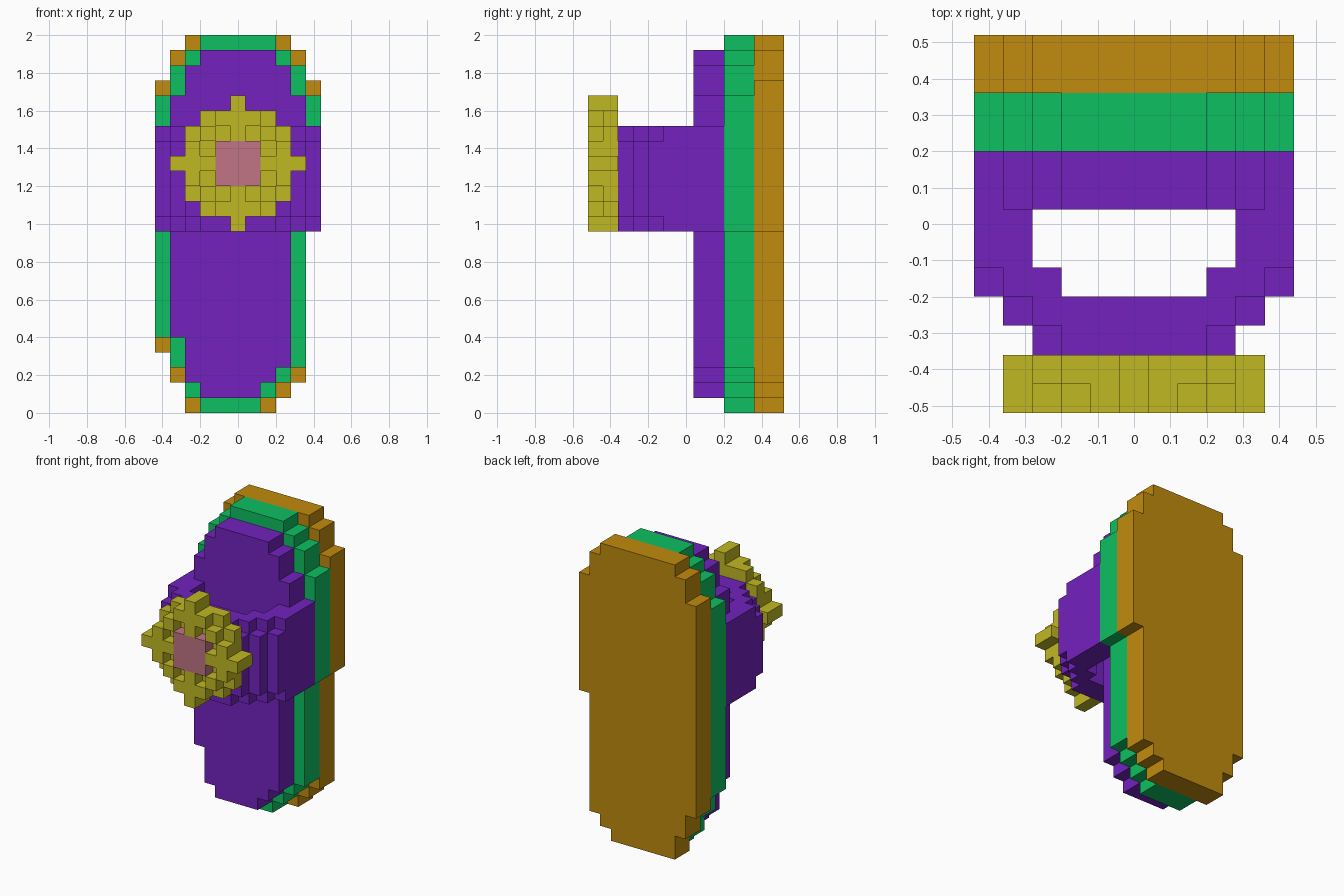
import bpy, bmesh

cube = bpy.data.objects.get("Cube")
if cube:
    bpy.data.objects.remove(cube, do_unlink=True)

U = 0.08          # block size
GEM_Z = 1.32      # height of the gem centre


def material(name, rgb):
    lin = [(c / 255 / 12.92 if c <= 10 else ((c / 255 + 0.055) / 1.055) ** 2.4) for c in rgb]
    m = bpy.data.materials.new(name)
    m.use_nodes = True
    m.diffuse_color = (*lin, 1)
    m.node_tree.nodes["Principled BSDF"].inputs["Base Color"].default_value = (*lin, 1)
    return m


brown = material("brown", (193, 139, 14))
green = material("green", (13, 192, 98))
purple = material("purple", (115, 34, 190))
yellow = material("yellow", (193, 184, 36))
pink = material("pink", (193, 117, 133))


def extrude_polys(name, polys, depth, mat):
    """Extrude flat polygons (sharing corners) along the depth vector."""
    bm = bmesh.new()
    for poly in polys:
        bm.faces.new([bm.verts.new(p) for p in poly])
    bmesh.ops.remove_doubles(bm, verts=bm.verts, dist=1e-4)
    res = bmesh.ops.extrude_face_region(bm, geom=bm.faces[:], use_keep_orig=True)
    moved = [g for g in res["geom"] if isinstance(g, bmesh.types.BMVert)]
    bmesh.ops.translate(bm, verts=moved, vec=depth)
    bmesh.ops.recalc_face_normals(bm, faces=bm.faces)
    me = bpy.data.meshes.new(name)
    bm.to_mesh(me)
    bm.free()
    me.materials.append(mat)
    ob = bpy.data.objects.new(name, me)
    bpy.context.collection.objects.link(ob)
    return ob


def stepped_slab(name, z0, rows, y0, y1, mat):
    """Rows of (top, left, right) stacked up from z0 give a stepped outline."""
    left, right, z = [], [], z0
    for top, xl, xr in rows:
        right += [(xr, y0, z), (xr, y0, top)]
        left += [(xl, y0, z), (xl, y0, top)]
        z = top
    return extrude_polys(name, [right + left[::-1]], (0, y1 - y0, 0), mat)


# Three stacked slabs of the body, from back to front
stepped_slab("back_slab", 0, [
    (0.08, -0.28, 0.20), (0.16, -0.28, 0.28), (0.32, -0.36, 0.36), (0.96, -0.44, 0.36),
    (1.76, -0.44, 0.44), (1.92, -0.36, 0.36), (2.00, -0.28, 0.28)], 0.36, 0.52, brown)
stepped_slab("middle_slab", 0, [
    (0.08, -0.20, 0.12), (0.16, -0.28, 0.20), (0.24, -0.28, 0.28), (0.40, -0.36, 0.36),
    (0.96, -0.44, 0.36), (1.68, -0.44, 0.44), (1.84, -0.36, 0.36), (1.92, -0.28, 0.28),
    (2.00, -0.20, 0.20)], 0.20, 0.36, green)
stepped_slab("front_slab", 0.08, [
    (0.16, -0.20, 0.12), (0.24, -0.28, 0.20), (0.40, -0.28, 0.28), (0.96, -0.36, 0.28),
    (1.52, -0.44, 0.44), (1.68, -0.36, 0.36), (1.84, -0.28, 0.28), (1.92, -0.20, 0.20)],
    0.04, 0.20, purple)


# Band looping forward from the body, with narrower rims above and below
def band(name, outer, z0, z1):
    inner = [(0.28, 0.04), (0.28, -0.12), (0.20, -0.12), (0.20, -0.20)]
    mirror = lambda pts: [(-x, y) for x, y in pts]
    outline = outer + mirror(outer)[::-1] + mirror(inner) + inner[::-1]
    extrude_polys(name, [[(x, y, z0) for x, y in outline]], (0, 0, z1 - z0), purple)


wide = [(0.44, 0.04), (0.44, -0.20), (0.36, -0.20), (0.36, -0.28), (0.28, -0.28), (0.28, -0.36)]
narrow = [(0.44, 0.04), (0.44, -0.12), (0.36, -0.12), (0.36, -0.20),
          (0.28, -0.20), (0.28, -0.28), (0.20, -0.28), (0.20, -0.36)]
band("band_lower_rim", narrow, 0.96, 1.04)
band("band", wide, 1.04, 1.44)
band("band_upper_rim", narrow, 1.44, 1.52)


# Star-shaped flower built on a block grid
def cells(name, keep, y0, y1, mat):
    polys = []
    for i in range(-4, 5):
        for k in range(-4, 5):
            if keep(abs(i), abs(k)):
                x, z = (i - 0.5) * U, GEM_Z + (k - 0.5) * U
                polys.append([(x, y0, z), (x + U, y0, z), (x + U, y0, z + U), (x, y0, z + U)])
    return extrude_polys(name, polys, (0, y1 - y0, 0), mat)


HALF_WIDTH = [4, 3, 3, 2, 0]
RECESSED = {(1, 2), (2, 1), (2, 3), (3, 2)}
star = lambda i, k: i <= HALF_WIDTH[k]
core = lambda i, k: i <= 1 and k <= 1
cells("star_base", star, -0.44, -0.36, yellow)
cells("star_front", lambda i, k: star(i, k) and not core(i, k) and (i, k) not in RECESSED,
      -0.52, -0.44, yellow)
cells("star_centre", core, -0.52, -0.44, pink)
